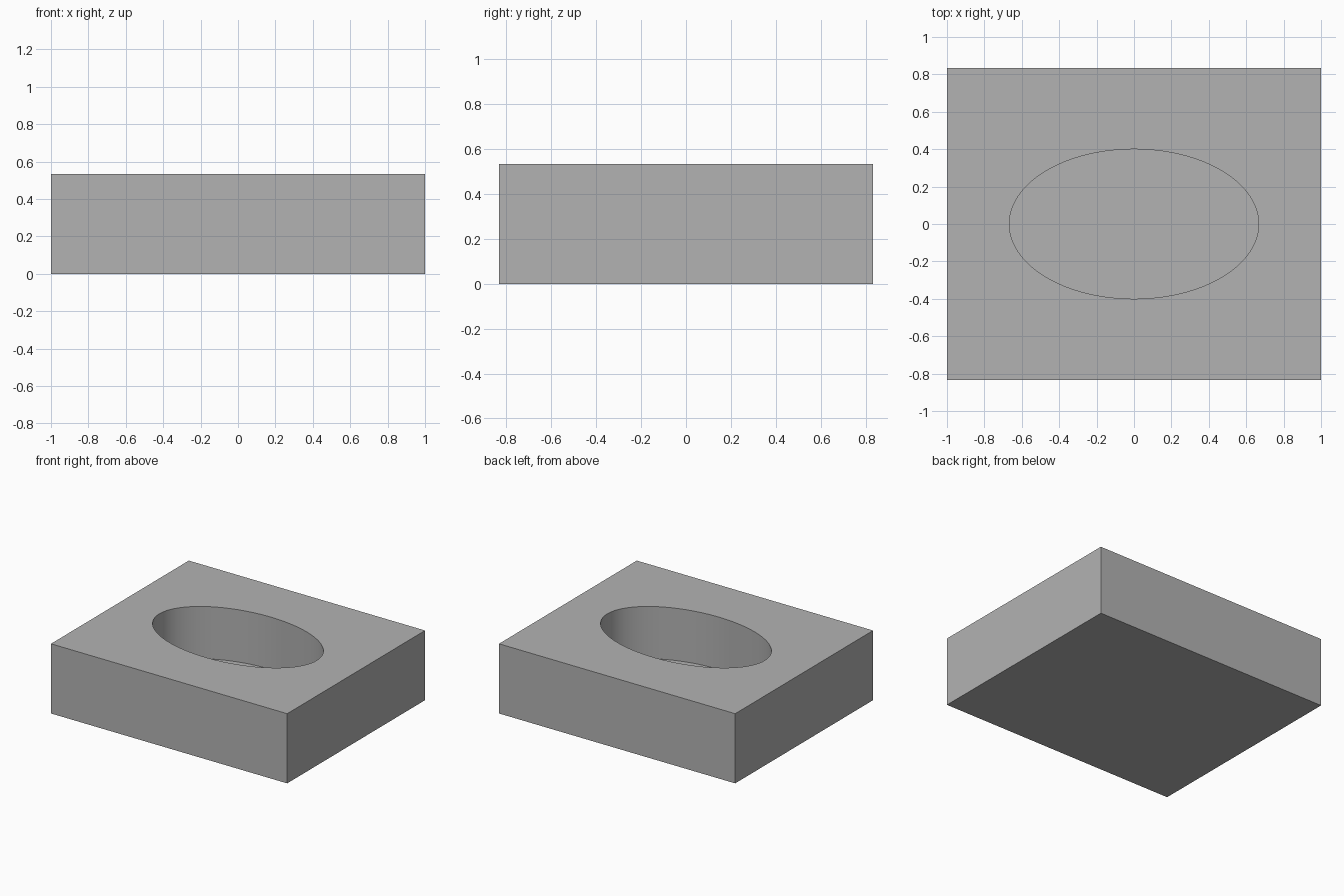
import bpy
import bmesh
import math

cube = bpy.data.objects.get("Cube")
if cube:
    bpy.data.objects.remove(cube, do_unlink=True)

UNIT = 2 / 15
WIDTH, DEPTH, HEIGHT = 15 * UNIT, 12.5 * UNIT, 4 * UNIT
RADIUS_X, RADIUS_Y, FLOOR = 5 * UNIT, 3 * UNIT, UNIT
SEGMENTS = 96

# Plain grey material
grey = bpy.data.materials.new("grey")
grey.use_nodes = True
colour = (0.45, 0.45, 0.45, 1)
grey.diffuse_color = colour
grey.node_tree.nodes["Principled BSDF"].inputs["Base Color"].default_value = colour


def add_object(name, bm):
    mesh = bpy.data.meshes.new(name)
    bm.to_mesh(mesh)
    bm.free()
    mesh.materials.append(grey)
    obj = bpy.data.objects.new(name, mesh)
    bpy.context.collection.objects.link(obj)
    return obj


# Rectangular block
bm = bmesh.new()
bmesh.ops.create_cube(bm, size=1)
bmesh.ops.scale(bm, vec=(WIDTH, DEPTH, HEIGHT), verts=bm.verts)
bmesh.ops.translate(bm, vec=(0, 0, HEIGHT / 2), verts=bm.verts)
block = add_object("block", bm)

# Oval cutter, from the pocket floor to above the block
bm = bmesh.new()
bmesh.ops.create_cone(bm, cap_ends=True, segments=SEGMENTS,
                      radius1=1, radius2=1, depth=HEIGHT)
bmesh.ops.scale(bm, vec=(RADIUS_X, RADIUS_Y, 1), verts=bm.verts)
bmesh.ops.translate(bm, vec=(0, 0, FLOOR + HEIGHT / 2), verts=bm.verts)
cutter = add_object("pocket_cutter", bm)
cutter.hide_render = True
cutter.hide_set(True)

# Blind oval pocket in the top
pocket = block.modifiers.new("pocket", "BOOLEAN")
pocket.operation = "DIFFERENCE"
pocket.solver = "EXACT"
pocket.object = cutter
bpy.ops.object.select_all(action="DESELECT")
bpy.context.view_layer.objects.active = block
block.select_set(True)
bpy.ops.object.modifier_apply(modifier=pocket.name)
bpy.data.objects.remove(cutter, do_unlink=True)

# Smooth pocket wall with crisp rims
bpy.ops.object.shade_smooth_by_angle(angle=math.radians(30))
